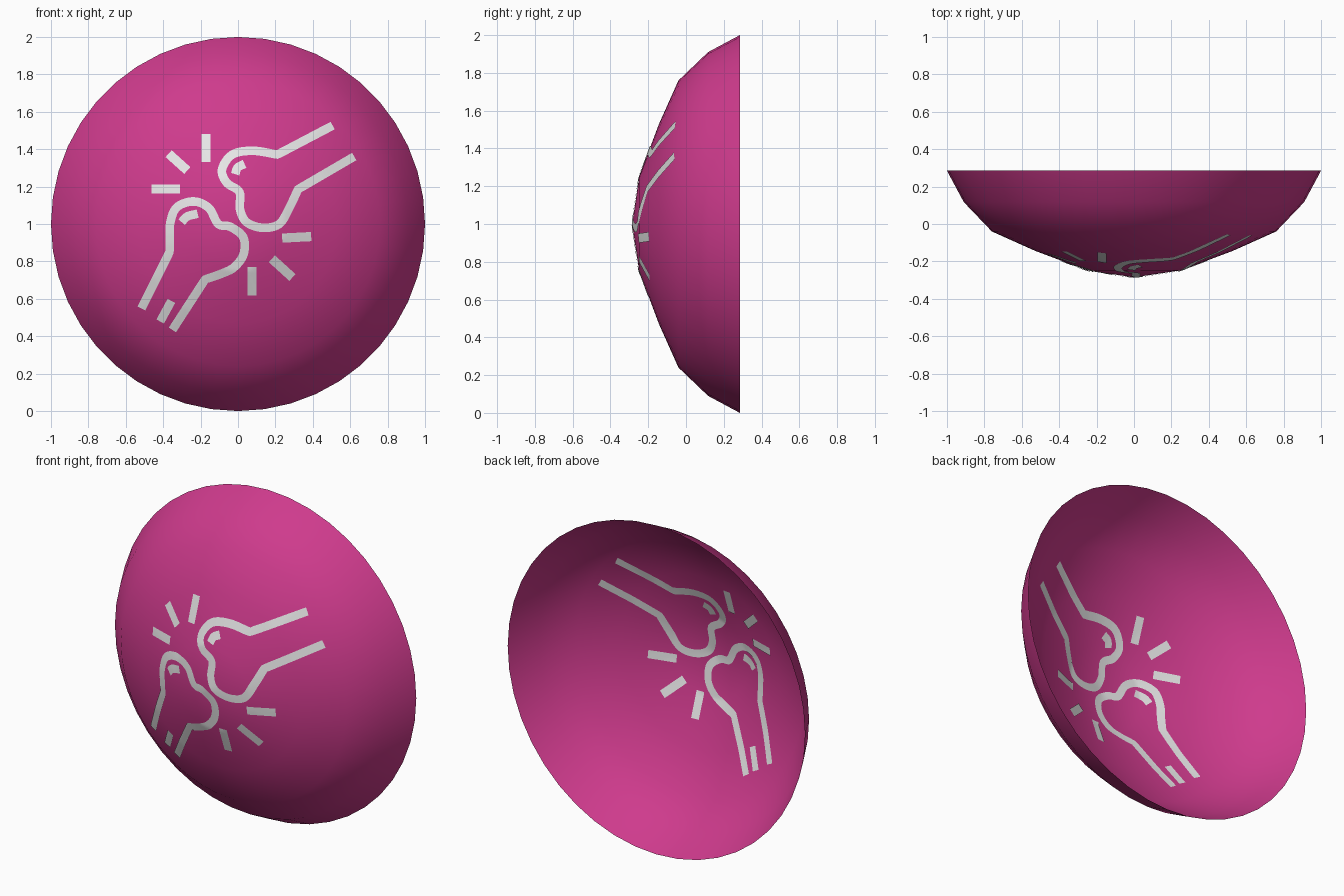
import bpy, bmesh, math
from mathutils import Vector
from mathutils.bvhtree import BVHTree

cube = bpy.data.objects.get("Cube")
if cube:
    bpy.data.objects.remove(cube)


def material(name, colour):
    mat = bpy.data.materials.new(name)
    mat.use_nodes = True
    mat.diffuse_color = colour
    mat.node_tree.nodes["Principled BSDF"].inputs["Base Color"].default_value = colour
    return mat


def add_object(name, bm, mat):
    for face in bm.faces:
        face.smooth = True
        if face.normal.y > 0:
            face.normal_flip()
    mesh = bpy.data.meshes.new(name)
    bm.to_mesh(mesh)
    mesh.materials.append(mat)
    obj = bpy.data.objects.new(name, mesh)
    bpy.context.collection.objects.link(obj)
    return obj


pink = material("pink", (0.62, 0.043, 0.265, 1))
white = material("pale_grey", (0.8, 0.8, 0.8, 1))

# Domed shell, open at the back: radius and depth profile spun around y
profile = [(0, -0.285), (0.25, -0.248), (0.53, -0.143),
           (0.76, -0.04), (0.91, 0.117), (1, 0.285)]
shell = bmesh.new()
ring = [shell.verts.new((r, y, 1)) for r, y in profile]
edges = [shell.edges.new(pair) for pair in zip(ring, ring[1:])]
bmesh.ops.spin(shell, geom=ring + edges, cent=(0, 0, 1), axis=(0, 1, 0),
               angle=math.tau, steps=44)
bmesh.ops.remove_doubles(shell, verts=shell.verts[:], dist=0.0005)
shell.normal_update()
add_object("domed_shell", shell, pink)
surface = BVHTree.FromBMesh(shell)


def smooth_path(points):
    """Catmull-Rom curve through the points."""
    pts = [Vector(p) for p in points]
    pts = [2 * pts[0] - pts[1]] + pts + [2 * pts[-1] - pts[-2]]
    path = []
    for a, b, c, d in zip(pts, pts[1:], pts[2:], pts[3:]):
        for i in range(6):
            t = i / 6
            path.append(0.5 * (2 * b + (c - a) * t + (2 * a - 5 * b + 4 * c - d) * t * t
                               + (3 * b - a - 3 * c + d) * t ** 3))
    return path + [pts[-2]]


def resample(path, step=0.015):
    out = [Vector(path[0])]
    for a, b in zip(path, path[1:]):
        a, b = Vector(a), Vector(b)
        n = max(1, round((b - a).length / step))
        out += [a.lerp(b, (i + 1) / n) for i in range(n)]
    return out


def stroke(name, path, width=0.046):
    """Thin painted band laid on both sides of the shell."""
    pts = resample(path)
    bm = bmesh.new()
    rows = []
    for i, p in enumerate(pts):
        along = (pts[min(i + 1, len(pts) - 1)] - pts[max(i - 1, 0)]).normalized()
        across = Vector((-along.y, along.x)) * width / 2
        row = []
        for side in (-1, -0.5, 0, 0.5, 1):
            q = p + across * side
            hit = surface.ray_cast(Vector((q.x, -2, q.y)), Vector((0, 1, 0)))[0]
            row.append(bm.verts.new(hit))
        rows.append(row)
    for r, s in zip(rows, rows[1:]):
        for j in range(4):
            bm.faces.new((r[j], r[j + 1], s[j + 1], s[j]))
    bm.normal_update()
    obj = add_object(name, bm, white)
    skin = obj.modifiers.new("both_sides", "SOLIDIFY")
    skin.thickness = 0.008
    skin.offset = 0
    skin.use_rim = False


def bone(name, start, head, end):
    stroke(name, [start] + smooth_path(head) + [end])


# Bone outlines: straight shafts joined by a rounded two-lobed head
bone("upper_bone_outline", (0.505, 1.525),
     [(0.21, 1.37), (0.08, 1.39), (-0.03, 1.37), (-0.085, 1.29), (-0.06, 1.22),
      (0.008, 1.17), (0.01, 1.08), (0.045, 1.01), (0.13, 0.98), (0.22, 1.0),
      (0.275, 1.09), (0.32, 1.185)], (0.62, 1.36))
bone("lower_bone_outline", (-0.515, 0.55),
     [(-0.365, 0.85), (-0.363, 0.93), (-0.36, 1.01), (-0.325, 1.09), (-0.235, 1.12),
      (-0.155, 1.085), (-0.105, 1.0), (-0.04, 0.985), (0.028, 0.93), (0.03, 0.84),
      (-0.02, 0.77), (-0.09, 0.735), (-0.175, 0.705)], (-0.35, 0.435))

# Small highlights inside the bones
stroke("upper_bone_highlight", smooth_path([(-0.015, 1.265), (-0.002, 1.3), (0.035, 1.32)]))
stroke("lower_bone_highlight", smooth_path([(-0.3, 1.01), (-0.27, 1.04), (-0.215, 1.055)]))
stroke("lower_bone_shaft_line", [(-0.415, 0.48), (-0.355, 0.59)])

# Short rays around the joint
rays = [((-0.17, 1.48), (-0.17, 1.33)), ((-0.37, 1.375), (-0.27, 1.285)),
        ((-0.46, 1.187), (-0.31, 1.187)), ((0.235, 0.925), (0.39, 0.933)),
        ((0.18, 0.815), (0.29, 0.715)), ((0.075, 0.77), (0.075, 0.62))]
for i, ray in enumerate(rays):
    stroke(f"joint_ray_{i + 1}", ray, 0.049)
